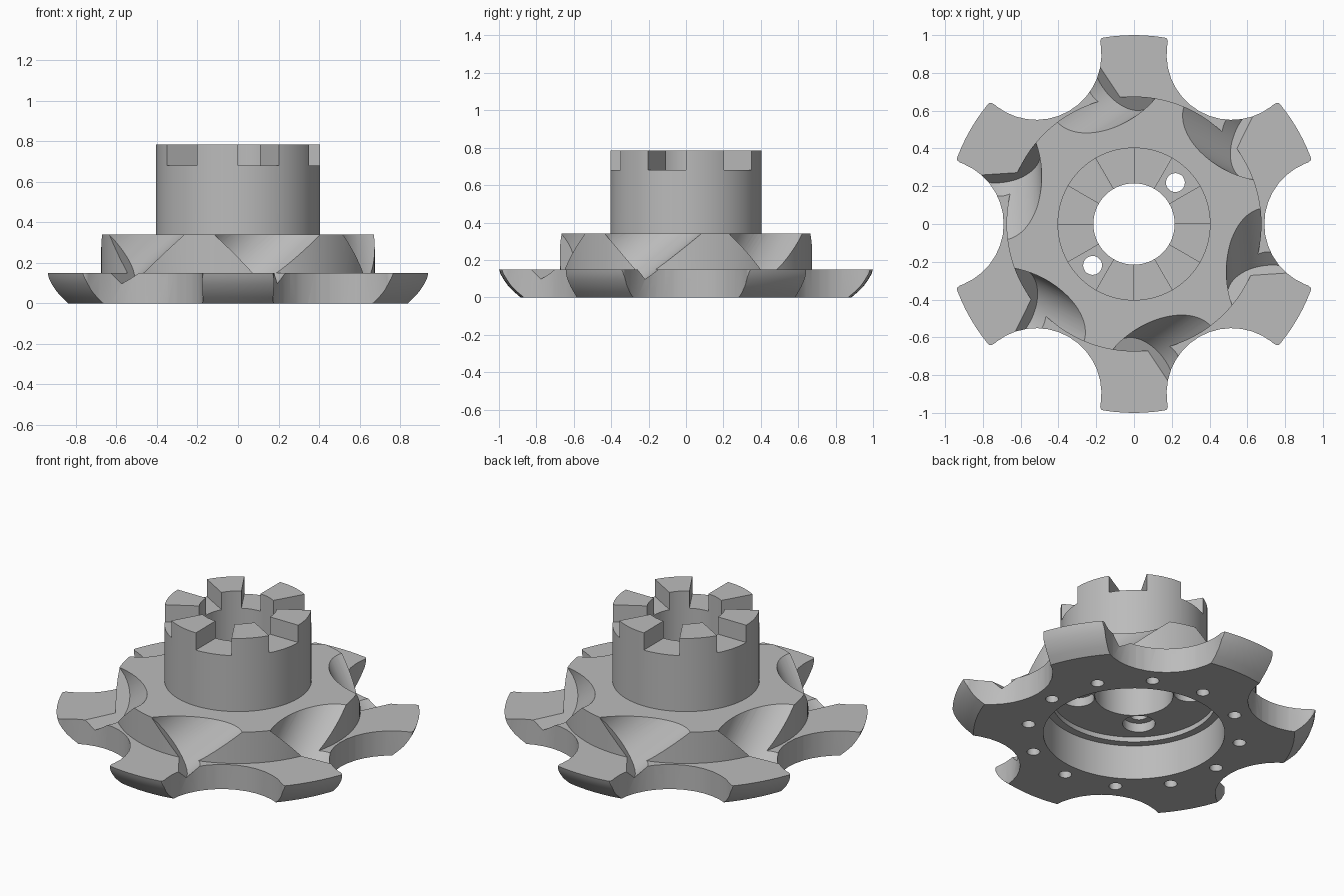
import bpy, bmesh
from math import pi, sin, cos, radians
from mathutils import Vector, Matrix

if "Cube" in bpy.data.objects:
    bpy.data.objects.remove(bpy.data.objects["Cube"])

steel = bpy.data.materials.new("plain grey metal")
steel.use_nodes = True
GREY = (0.5, 0.5, 0.5, 1)
steel.diffuse_color = GREY
steel.node_tree.nodes["Principled BSDF"].inputs["Base Color"].default_value = GREY


def to_object(bm, name):
    bmesh.ops.recalc_face_normals(bm, faces=bm.faces[:])
    mesh = bpy.data.meshes.new(name)
    bm.to_mesh(mesh)
    bm.free()
    mesh.materials.append(steel)
    obj = bpy.data.objects.new(name, mesh)
    bpy.context.collection.objects.link(obj)
    return obj


def lathe(name, profile, steps=120):
    bm = bmesh.new()
    verts = [bm.verts.new((r, 0, z)) for r, z in profile]
    edges = [bm.edges.new((v, verts[i - 1])) for i, v in enumerate(verts)]
    bmesh.ops.spin(bm, geom=verts + edges, cent=(0, 0, 0), axis=(0, 0, 1),
                   angle=2 * pi, steps=steps, use_duplicate=False)
    bmesh.ops.remove_doubles(bm, verts=bm.verts[:], dist=1e-5)
    return to_object(bm, name)


def prism(name, points, z0, z1, round_ids=(), radius=0):
    bm = bmesh.new()
    verts = [bm.verts.new((x, y, z0)) for x, y in points]
    bm.faces.new(verts)
    if round_ids:
        bmesh.ops.bevel(bm, geom=[verts[i] for i in round_ids], offset=radius,
                        segments=6, profile=0.5, affect='VERTICES')
    grown = bmesh.ops.extrude_face_region(bm, geom=bm.faces[:])["geom"]
    moved = [g for g in grown if isinstance(g, bmesh.types.BMVert)]
    bmesh.ops.translate(bm, verts=moved, vec=(0, 0, z1 - z0))
    return to_object(bm, name)


def rod(name, start, axis, radius, length, segments=32):
    """Cylinder whose flat end is centred on start and which runs along axis."""
    axis = Vector(axis).normalized()
    turn = axis.to_track_quat('Z', 'Y').to_matrix().to_4x4()
    place = Matrix.Translation(Vector(start) + axis * length / 2) @ turn
    bm = bmesh.new()
    bmesh.ops.create_cone(bm, cap_ends=True, segments=segments, radius1=radius,
                          radius2=radius, depth=length, matrix=place)
    return to_object(bm, name)


def apply_boolean(body, tool, operation='DIFFERENCE'):
    mod = body.modifiers.new("cut", 'BOOLEAN')
    mod.operation, mod.object, mod.solver = operation, tool, 'EXACT'
    graph = bpy.context.evaluated_depsgraph_get()
    mesh = bpy.data.meshes.new_from_object(body.evaluated_get(graph))
    body.modifiers.remove(mod)
    body.data = mesh
    bpy.data.objects.remove(tool)


def polar(r, degrees):
    return Vector((r * cos(radians(degrees)), r * sin(radians(degrees))))


# Turned body: rounded flange, stepped disc, hub, bore and stepped recess
body = lathe("lobed_hub", [
    (0.885, 0), (0.92, 0.03), (0.95, 0.06), (0.975, 0.095), (0.992, 0.125), (1.0, 0.15),
    (0.675, 0.15), (0.675, 0.34), (0.405, 0.34), (0.405, 0.785),
    (0.215, 0.785), (0.215, 0.24), (0.455, 0.24), (0.455, 0.21), (0.5, 0.21), (0.5, 0)])

# Six lobes: circular scallops with rounded corners between them
outline, corners, steps = [], [], 16
for k in range(6):
    mid = 60 * k
    centre = polar(1.035, mid)
    corners += [len(outline), len(outline) + steps]
    for i in range(steps + 1):
        outline.append(centre + polar(0.345, mid + 180 + 77.6 * (1 - 2 * i / steps)))
apply_boolean(body, prism("lobe_outline", outline, -1, 2, corners, 0.05), 'INTERSECT')

# Six slanted round-bottomed pockets
for k in range(6):
    spin = Matrix.Rotation(radians(60 * k), 3, 'Z')
    pocket = rod("pocket_cutter", spin @ Vector((-0.048, 0.804, 0.266)),
                 spin @ Vector((-0.644, -0.43, 0.633)), 0.225, 0.9, 72)
    apply_boolean(body, pocket)

# Six wedge slots leaving the crown teeth
for k in range(6):
    a = 60 * k + 30
    wedge = [polar(0.1, a), polar(0.6, a), polar(0.6, a + 30), polar(0.1, a + 30)]
    apply_boolean(body, prism("slot_cutter", wedge, 0.68, 1))

# Counterbores in the recess, two of them drilled right through
for k in range(4):
    x, y = polar(0.31, 45 + 90 * k)
    apply_boolean(body, rod("counterbore", (x, y, 0.22), (0, 0, 1), 0.09, 0.075))
    if k % 2 == 0:
        apply_boolean(body, rod("pin_hole", (x, y, 0.2), (0, 0, 1), 0.05, 0.8))

# Ring of bolt holes under the flange
for k in range(12):
    x, y = polar(0.59, 30 * k)
    apply_boolean(body, rod("bolt_hole", (x, y, -0.1), (0, 0, 1), 0.036, 0.18, 20))

# Smooth curved surfaces, crisp machined edges
bpy.ops.object.select_all(action='DESELECT')
body.select_set(True)
bpy.context.view_layer.objects.active = body
bpy.ops.object.shade_smooth_by_angle(angle=radians(30))
